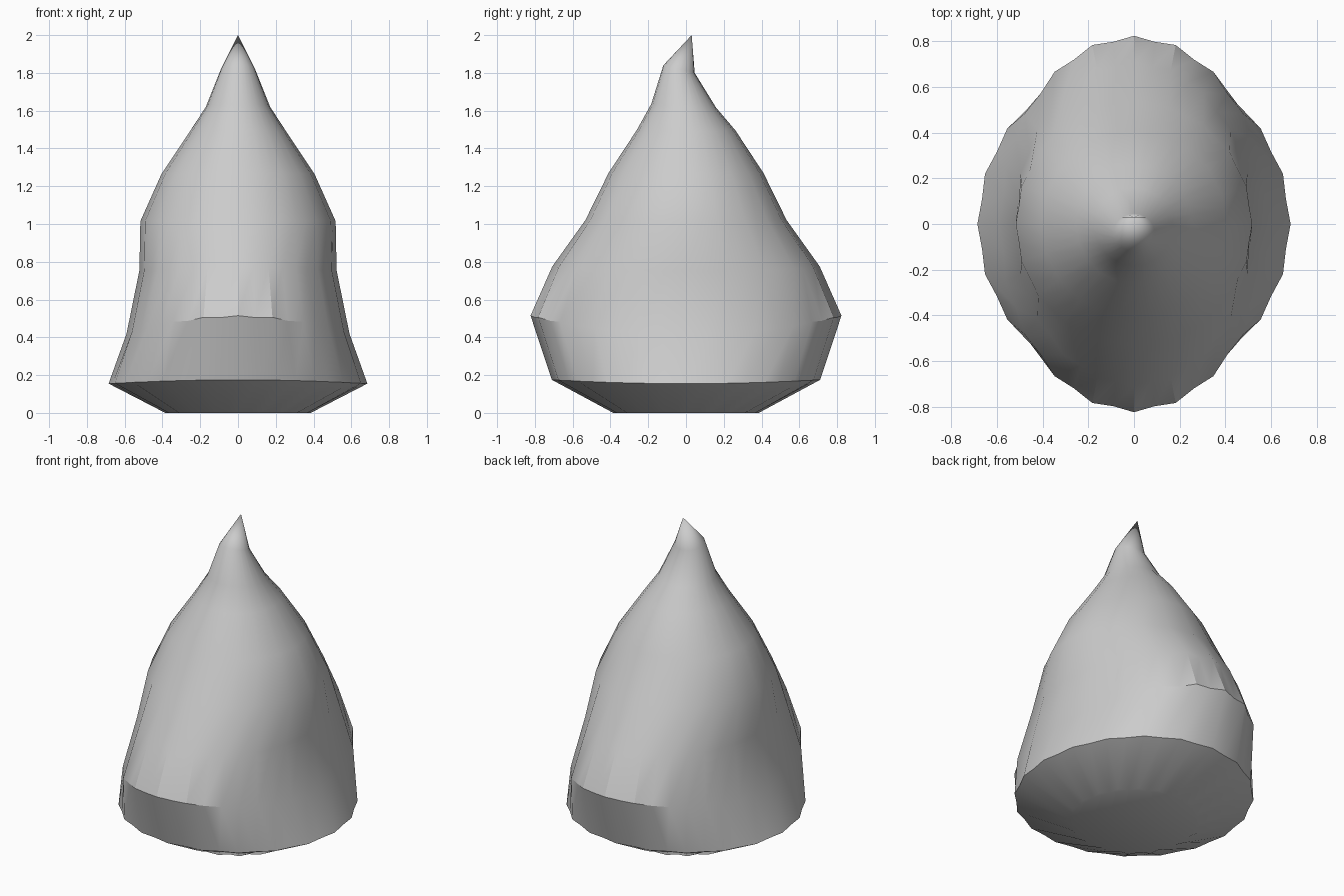
import bpy, bmesh
from math import sin, cos, pi, radians

if "Cube" in bpy.data.objects:
    bpy.data.objects.remove(bpy.data.objects["Cube"])

SIDES = 40  # 20 ridges with a shallow groove between each pair

# ring: half width x, half depth y, centre y, height at sides, height at front/back, tilt, groove
rings = [
    (0.385, 0.385, 0.0, 0.0, 0.0, 0.0, 0.94),
    (0.685, 0.71, 0.0, 0.155, 0.175, 0.0, 0.982),
    (0.59, 0.823, 0.0, 0.42, 0.515, 0.0, 0.98),
    (0.522, 0.708, 0.0, 0.755, 0.775, 0.0, 0.98),
    (0.517, 0.533, 0.0, 1.015, 1.02, 0.0, 0.985),
    (0.405, 0.41, 0.0, 1.265, 1.27, 0.0, 0.985),
    (0.255, 0.262, 0.0, 1.49, 1.495, 0.0, 0.985),
    (0.17, 0.172, -0.012, 1.62, 1.625, -0.01, 0.985),
    (0.09, 0.083, -0.037, 1.82, 1.82, -0.02, 0.985),
]

# fluted teardrop body, lofted ring by ring
bm = bmesh.new()
loops = []
for rx, ry, cy, z_side, z_front, tilt, groove in rings:
    loop = []
    for i in range(SIDES):
        t = 2 * pi * i / SIDES
        g = groove if i % 2 else 1.0
        z = z_side + (z_front - z_side) * sin(t) ** 2 + tilt * sin(t)
        if i % 2 and 0.3 < z < 0.9:
            z -= 0.008
        loop.append(bm.verts.new((rx * g * cos(t), cy + ry * g * sin(t), z)))
    loops.append(loop)
for a, b in zip(loops, loops[1:]):
    for i in range(SIDES):
        j = (i + 1) % SIDES
        bm.faces.new((a[i], a[j], b[j], b[i]))

# flat base and bent pointed tip
bm.faces.new(loops[0][::-1])
tip = bm.verts.new((0, 0.03, 2.0))
for i in range(SIDES):
    bm.faces.new((loops[-1][i], loops[-1][(i + 1) % SIDES], tip))

mesh = bpy.data.meshes.new("teardrop_body")
bm.to_mesh(mesh)
bm.free()
body = bpy.data.objects.new("teardrop_body", mesh)
bpy.context.collection.objects.link(body)
bpy.context.view_layer.objects.active = body
body.select_set(True)
bpy.ops.object.shade_smooth_by_angle(angle=radians(30))
